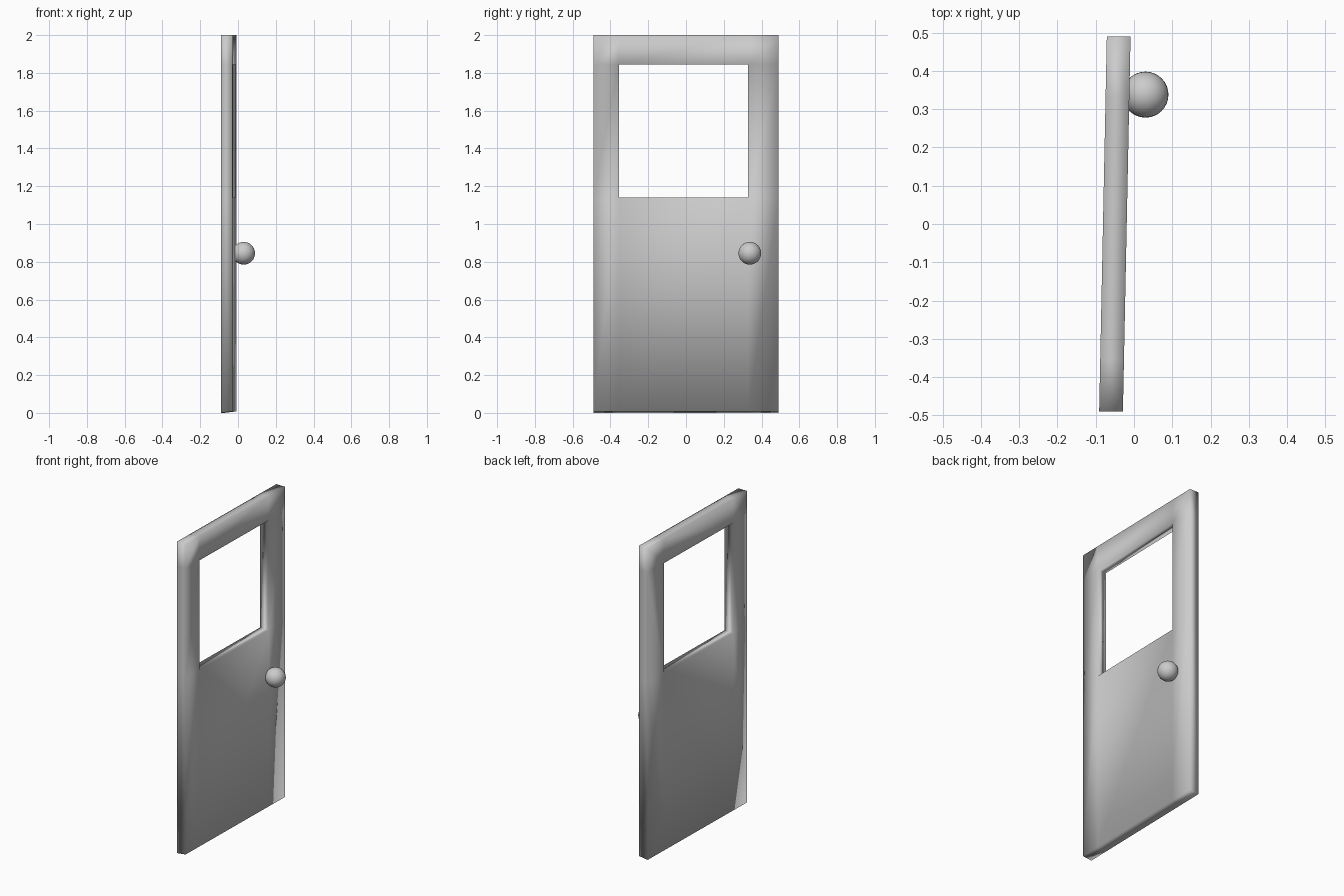
import bpy, bmesh, math
from mathutils import Matrix

if "Cube" in bpy.data.objects:
    bpy.data.objects.remove(bpy.data.objects["Cube"], do_unlink=True)

grey = bpy.data.materials.new("light grey")
grey.use_nodes = True
grey.diffuse_color = (0.6, 0.6, 0.6, 1)
grey.node_tree.nodes["Principled BSDF"].inputs["Base Color"].default_value = grey.diffuse_color


def add_part(name, bm):
    mesh = bpy.data.meshes.new(name)
    bmesh.ops.recalc_face_normals(bm, faces=bm.faces[:])
    for face in bm.faces:
        face.smooth = True
    bm.to_mesh(mesh)
    bm.free()
    mesh.materials.append(grey)
    obj = bpy.data.objects.new(name, mesh)
    bpy.context.collection.objects.link(obj)
    return obj


# Door leaf: stiles and rails around an open window, given thickness
ys = (-0.49, -0.355, 0.33, 0.49)
zs = (0, 1.14, 1.845, 2.0)
half = 0.031
bm = bmesh.new()
grid = [[bm.verts.new((-half, y, z)) for z in zs] for y in ys]
for i in range(3):
    for j in range(3):
        if (i, j) != (1, 1):
            bm.faces.new((grid[i][j], grid[i + 1][j], grid[i + 1][j + 1], grid[i][j + 1]))
extruded = bmesh.ops.extrude_face_region(bm, geom=bm.faces[:], use_keep_orig=True)
front = [v for v in extruded["geom"] if isinstance(v, bmesh.types.BMVert)]
bmesh.ops.translate(bm, verts=front, vec=(2 * half, 0, 0))

# Bevelled foot rises slightly towards the knob side
for v in front:
    if v.co.z < 0.001:
        v.co.z = 0.008
door = add_part("door_leaf", bm)
door.matrix_world = Matrix.Translation((-0.05, 0, 0)) @ Matrix.Rotation(math.radians(-1.17), 4, "Z")

# Round knob
bm = bmesh.new()
bmesh.ops.create_uvsphere(bm, u_segments=32, v_segments=16, radius=0.06)
knob = add_part("door_knob", bm)
knob.location = (0.03, 0.338, 0.845)
